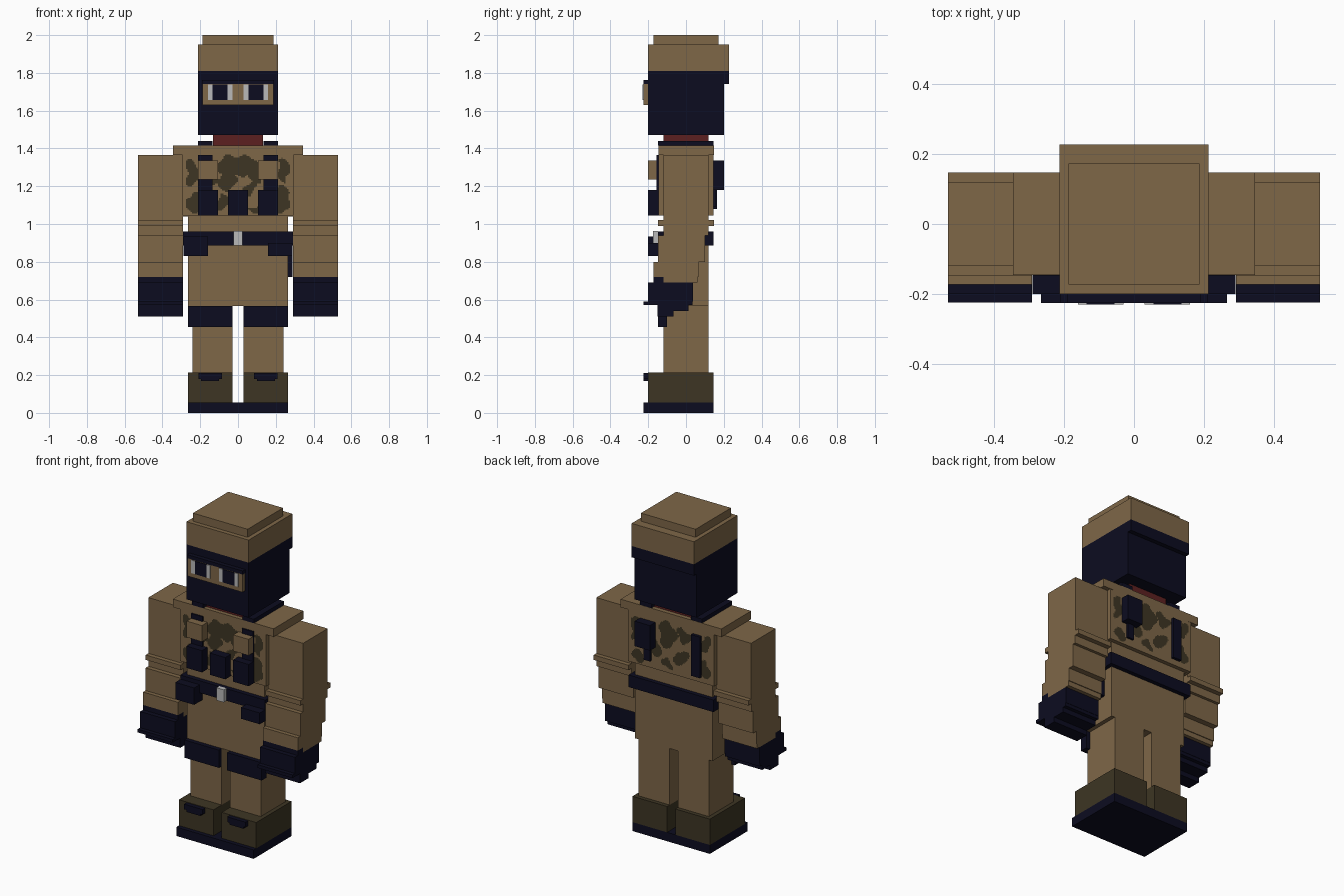
import bpy, bmesh, math


def material(name, rgb):
    m = bpy.data.materials.new(name)
    m.diffuse_color = (*rgb, 1)
    return m


TAN = material("tan cloth", (0.21, 0.135, 0.064))
NAVY = material("dark navy", (0.0037, 0.0037, 0.0144))
OLIVE = material("dark olive", (0.047, 0.036, 0.017))
RED = material("dark red", (0.107, 0.0144, 0.0144))
GREY = material("light grey", (0.49, 0.49, 0.49))


def finish(bm, name, mats):
    me = bpy.data.meshes.new(name)
    bm.to_mesh(me)
    bm.free()
    for m in mats:
        me.materials.append(m)
    ob = bpy.data.objects.new(name, me)
    bpy.context.collection.objects.link(ob)
    return ob


def box(name, mat, x, y, z):
    """Box from three (low, high) ranges."""
    bm = bmesh.new()
    bmesh.ops.create_cube(bm, size=1)
    for v in bm.verts:
        for i, (lo, hi) in enumerate((x, y, z)):
            v.co[i] = lo if v.co[i] < 0 else hi
    return finish(bm, name, [mat])


def pair(name, mat, x, y, z):
    """The same box on both sides of the body."""
    box(name + "_right", mat, x, y, z)
    box(name + "_left", mat, (-x[1], -x[0]), y, z)


def camo_panel(name, y, blobs):
    """Flat panel whose cells turn olive inside wobbly ellipses."""
    bm = bmesh.new()
    nx, nz, x0, z0, w, h = 72, 42, -0.275, 1.055, 0.55, 0.32
    grid = [[bm.verts.new((x0 + w * i / nx, y, z0 + h * j / nz))
             for j in range(nz + 1)] for i in range(nx + 1)]
    for i in range(nx):
        for j in range(nz):
            q = [grid[i][j], grid[i + 1][j], grid[i + 1][j + 1], grid[i][j + 1]]
            f = bm.faces.new(q if y < 0 else q[::-1])
            c = f.calc_center_median()
            px = c.x + 0.012 * math.sin(60 * c.z + 9 * c.x)
            pz = c.z + 0.012 * math.sin(55 * c.x + 20 * c.z)
            f.material_index = int(any(
                ((px - bx) / rx) ** 2 + ((pz - bz) / rz) ** 2 < 1
                for bx, bz, rx, rz in blobs))
    return finish(bm, name, [TAN, OLIVE])


# Soles and boots
box("sole", NAVY, (-0.265, 0.265), (-0.225, 0.145), (0, 0.055))
pair("boot", OLIVE, (0.028, 0.265), (-0.2, 0.145), (0.055, 0.215))
pair("boot_strap", NAVY, (0.085, 0.21), (-0.226, -0.2), (0.18, 0.212))
pair("boot_strap_lower", NAVY, (0.1, 0.195), (-0.226, -0.2), (0.168, 0.18))

# Legs, knee pads and hips
pair("leg", TAN, (0.028, 0.24), (-0.12, 0.12), (0.215, 0.565))
pair("knee_pad", NAVY, (0.028, 0.265), (-0.147, -0.1), (0.455, 0.565))
box("hips", TAN, (-0.265, 0.265), (-0.12, 0.12), (0.565, 1.05))

# Belt, buckle, belt pouches and holster
box("belt", NAVY, (-0.29, 0.29), (-0.148, 0.146), (0.885, 0.96))
box("buckle", GREY, (-0.025, 0.025), (-0.175, -0.148), (0.885, 0.963))
box("belt_pouch_left", NAVY, (-0.289, -0.16), (-0.2, -0.12), (0.83, 0.935))
box("belt_pouch_right", NAVY, (0.16, 0.289), (-0.2, -0.12), (0.83, 0.9))
box("holster", NAVY, (0.265, 0.289), (-0.1, 0.06), (0.72, 0.885))

# Torso, vest and shoulders
box("torso", TAN, (-0.293, 0.293), (-0.12, 0.12), (1.04, 1.37))
box("vest_front", TAN, (-0.295, 0.295), (-0.145, -0.12), (1.045, 1.37))
box("vest_back", TAN, (-0.295, 0.295), (0.12, 0.145), (1.045, 1.37))
box("shoulders", TAN, (-0.345, 0.345), (-0.145, 0.147), (1.365, 1.415))
camo_panel("camo_front", -0.147, [
    (-0.01, 1.31, 0.1, 0.055), (-0.06, 1.23, 0.05, 0.05),
    (-0.24, 1.27, 0.035, 0.08), (-0.23, 1.11, 0.045, 0.05),
    (0.09, 1.27, 0.035, 0.07), (0.24, 1.29, 0.03, 0.07),
    (0.23, 1.13, 0.05, 0.07), (0.06, 1.19, 0.03, 0.03),
    (-0.08, 1.11, 0.03, 0.05), (0.12, 1.08, 0.06, 0.02),
    (-0.14, 1.22, 0.035, 0.03)])
camo_panel("camo_back", 0.147, [
    (0.02, 1.28, 0.06, 0.085), (-0.09, 1.3, 0.05, 0.04),
    (-0.07, 1.16, 0.05, 0.05), (0.03, 1.1, 0.035, 0.03),
    (0.22, 1.1, 0.045, 0.035), (0.24, 1.27, 0.035, 0.08),
    (-0.24, 1.29, 0.035, 0.06), (-0.22, 1.13, 0.045, 0.05),
    (0.11, 1.17, 0.04, 0.05)])

# Vest straps over the shoulders, chest pouches and back gear
pair("shoulder_strap", NAVY, (0.135, 0.212), (-0.148, 0.146), (1.415, 1.44))
pair("strap_front", NAVY, (0.135, 0.212), (-0.155, -0.145), (1.18, 1.365))
pair("chest_pocket", TAN, (0.107, 0.212), (-0.2, -0.145), (1.235, 1.335))
for i, side in enumerate(("left", "middle", "right")):
    cx = (i - 1) * 0.16
    box("chest_pouch_" + side, NAVY, (cx - 0.053, cx + 0.053),
        (-0.2, -0.145), (1.045, 1.18))
box("back_pouch", NAVY, (0.107, 0.212), (0.145, 0.2), (1.18, 1.335))
box("back_pouch_strap", NAVY, (0.135, 0.18), (0.145, 0.16), (1.09, 1.18))
box("back_strap", NAVY, (-0.21, -0.15), (0.145, 0.165), (1.08, 1.335))

# Arms bending forward in steps, ending in gloves
arm = (0.291, 0.53)
for name, mat, y, z in (
        ("upper_arm", TAN, (-0.12, 0.12), (1.0, 1.365)),
        ("elbow_ring", TAN, (-0.147, 0.147), (0.99, 1.02)),
        ("elbow", TAN, (-0.12, 0.118), (0.94, 0.99)),
        ("forearm_top", TAN, (-0.147, 0.1), (0.8, 0.94)),
        ("forearm_bottom", TAN, (-0.172, 0.065), (0.72, 0.8)),
        ("sleeve_end", TAN, (-0.12, 0.06), (0.69, 0.72)),
        ("glove_cuff", NAVY, (-0.172, -0.12), (0.69, 0.72)),
        ("glove", NAVY, (-0.2, 0.037), (0.59, 0.69)),
        ("knuckles", NAVY, (-0.224, 0.035), (0.57, 0.59)),
        ("fingers", NAVY, (-0.15, 0.012), (0.54, 0.57)),
        ("fingertips", NAVY, (-0.15, -0.065), (0.51, 0.54))):
    pair(name, mat, arm, y, z)

# Neck and masked head
box("neck", RED, (-0.132, 0.132), (-0.12, 0.12), (1.4, 1.47))
box("mask", NAVY, (-0.213, 0.213), (-0.2, 0.2), (1.47, 1.81))
box("brow", NAVY, (-0.19, 0.19), (-0.225, -0.2), (1.74, 1.762))
box("face", TAN, (-0.188, 0.188), (-0.225, -0.2), (1.63, 1.74))
pair("eye", NAVY, (0.055, 0.135), (-0.229, -0.224), (1.657, 1.738))
pair("eye_white_inner", GREY, (0.03, 0.055), (-0.229, -0.224), (1.657, 1.738))
pair("eye_white_outer", GREY, (0.135, 0.16), (-0.229, -0.224), (1.657, 1.738))

# Cap
box("cap_band", TAN, (-0.213, 0.213), (-0.2, 0.227), (1.81, 1.95))
box("cap_top", TAN, (-0.187, 0.187), (-0.173, 0.173), (1.95, 2.0))
box("neck_guard", NAVY, (-0.213, 0.213), (0.2, 0.227), (1.74, 1.81))
